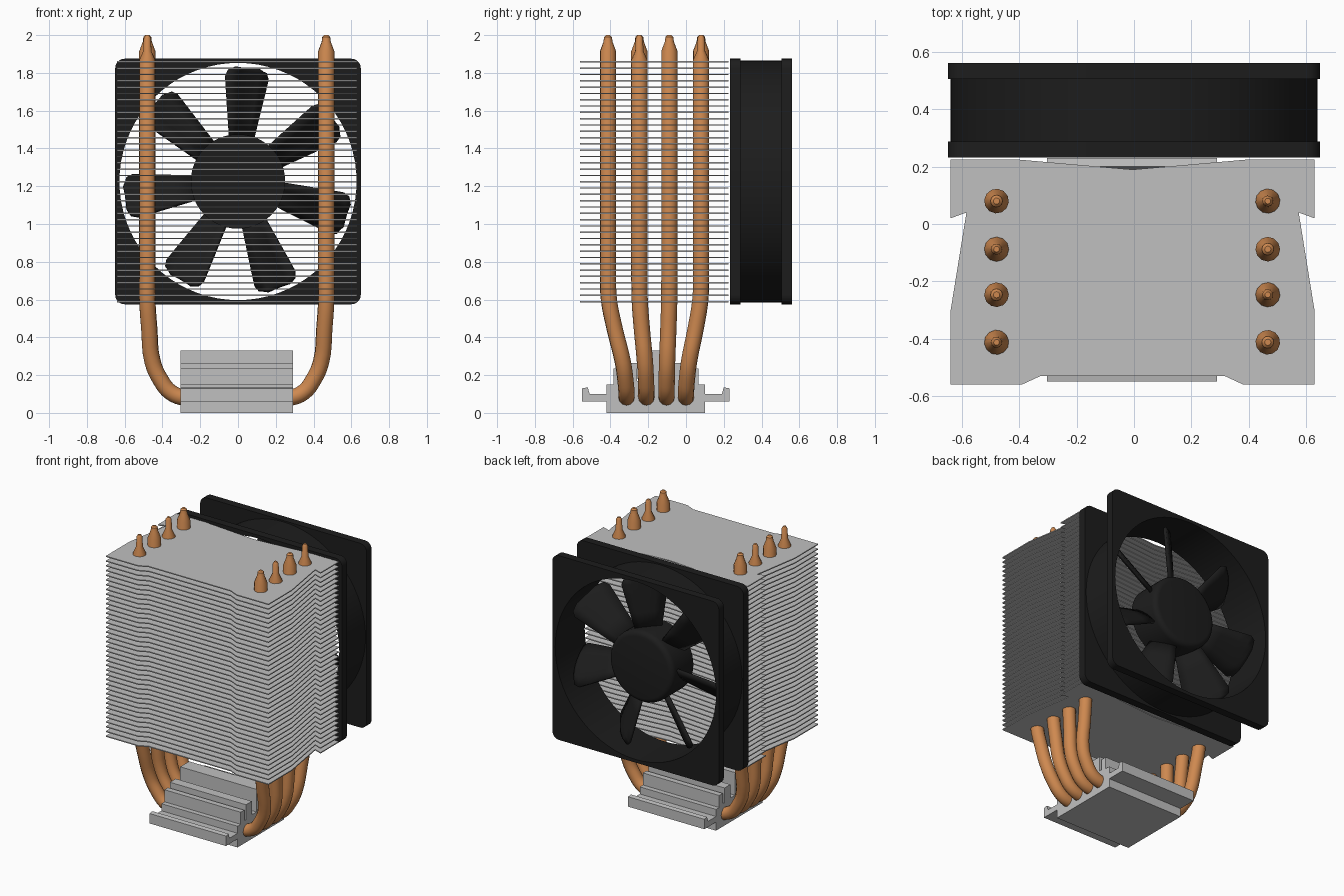
import bpy, bmesh, math
from math import pi, sin, cos

cube = bpy.data.objects.get("Cube")
if cube:
    bpy.data.objects.remove(cube)


def material(name, rgb, rough=0.5):
    m = bpy.data.materials.new(name)
    m.use_nodes = True
    m.diffuse_color = (*rgb, 1)
    node = m.node_tree.nodes["Principled BSDF"]
    node.inputs["Base Color"].default_value = (*rgb, 1)
    node.inputs["Roughness"].default_value = rough
    return m


METAL = material("light grey metal", (0.53, 0.53, 0.53))
COPPER = material("copper", (0.62, 0.25, 0.08))
BLACK = material("black plastic", (0.012, 0.012, 0.012))
FAN_Z = 1.225


def add_mesh(name, mesh, mat, smooth=True):
    ob = bpy.data.objects.new(name, mesh)
    bpy.context.collection.objects.link(ob)
    mesh.materials.clear()
    mesh.materials.append(mat)
    if smooth:
        bpy.ops.object.select_all(action='DESELECT')
        ob.select_set(True)
        bpy.context.view_layer.objects.active = ob
        bpy.ops.object.shade_smooth_by_angle(angle=math.radians(35))
    return ob


def curve_to_mesh(curve):
    """Turn a curve datablock into a plain mesh."""
    temp = bpy.data.objects.new("temp", curve)
    bpy.context.collection.objects.link(temp)
    graph = bpy.context.evaluated_depsgraph_get()
    mesh = bpy.data.meshes.new_from_object(temp.evaluated_get(graph))
    bpy.data.objects.remove(temp)
    bpy.data.curves.remove(curve)
    bm = bmesh.new()
    bm.from_mesh(mesh)
    bmesh.ops.remove_doubles(bm, verts=bm.verts, dist=1e-5)
    bmesh.ops.recalc_face_normals(bm, faces=bm.faces)
    bm.to_mesh(mesh)
    bm.free()
    return mesh


def extrude(name, outlines, depth, mat, location, rotation=(0, 0, 0)):
    """Extrude flat outlines (inner ones become holes) about their plane."""
    curve = bpy.data.curves.new(name, 'CURVE')
    curve.dimensions = '2D'
    curve.fill_mode = 'BOTH'
    curve.extrude = depth / 2
    for pts in outlines:
        s = curve.splines.new('POLY')
        s.points.add(len(pts) - 1)
        for p, (x, y) in zip(s.points, pts):
            p.co = (x, y, 0, 1)
        s.use_cyclic_u = True
    ob = add_mesh(name, curve_to_mesh(curve), mat)
    ob.location, ob.rotation_euler = location, rotation
    return ob


def circle(r, n=72):
    return [(r * cos(2 * pi * i / n), r * sin(2 * pi * i / n)) for i in range(n)]


def rounded_square(half, r, n=6):
    pts = []
    for q in range(4):
        cx = (half - r) * (1 if q in (0, 3) else -1)
        cy = (half - r) * (1 if q < 2 else -1)
        for i in range(n + 1):
            a = pi / 2 * (q + i / n)
            pts.append((cx + r * cos(a), cy + r * sin(a)))
    return pts


# Cooling fins: one notched plate repeated upward
side = [(0, 0.19), (0.4, 0.225), (0.635, 0.225), (0.635, 0.02), (0.58, 0.04),
        (0.635, -0.3), (0.635, -0.56), (0.385, -0.56), (0.32, -0.53)]
fin_outline = side + [(-x, y) for x, y in reversed(side[1:])]
fins = extrude("cooling_fins", [fin_outline], 0.007, METAL, (-0.005, 0, 0.589))
array = fins.modifiers.new("stack", 'ARRAY')
array.count = 39
array.use_relative_offset = False
array.use_constant_offset = True
array.constant_offset_displace = (0, 0, 0.0334)

# Base block: mirrored profile with ridges and clip flanges
half = [(0.26, 0), (0.26, 0.06), (0.39, 0.06), (0.39, 0.13), (0.36, 0.135),
        (0.35, 0.10), (0.26, 0.10), (0.26, 0.15), (0.225, 0.15), (0.225, 0.235),
        (0.185, 0.235), (0.185, 0.16), (0.165, 0.16), (0.165, 0.265),
        (0.10, 0.265), (0.10, 0.17), (0.05, 0.17), (0.05, 0.33)]
base_outline = half + [(-y, z) for y, z in reversed(half)]
extrude("base_block", [base_outline], 0.595, METAL, (-0.007, -0.16, 0),
        (pi / 2, 0, pi / 2))

# Heat pipes: four bent tubes on each side, with alternating crimped tips
FAT = [(1.915, 0.043), (1.965, 0.024), (1.99, 0.021), (2.0, 0.011)]
THIN = [(1.868, 0.043), (1.915, 0.022), (1.985, 0.019), (2.0, 0.01)]
BEND = [(0.0, 0.08, 0), (0.28, 0.08, 0), (0.355, 0.108, 0), (0.41, 0.175, 0.06),
        (0.452, 0.27, 0.2), (0.47, 0.45, 0.65), (0.48, 0.6, 0.95), (0.48, 0.72, 1)]


def heat_pipe(name, x_scale, y_low, y_high, tip):
    path = [(x, y_low + (y_high - y_low) * t, z, 0.043) for x, z, t in BEND]
    path += [(0.48, y_high, z, r) for z, r in [(0.8, 0.043)] + tip]
    curve = bpy.data.curves.new(name, 'CURVE')
    curve.dimensions = '3D'
    curve.bevel_depth = 1.0
    curve.bevel_resolution = 4
    curve.resolution_u = 4
    curve.use_fill_caps = True
    s = curve.splines.new('BEZIER')
    s.bezier_points.add(len(path) - 1)
    for p, (x, y, z, r) in zip(s.bezier_points, path):
        p.co = (x * x_scale, y, z)
        p.radius = r
        p.handle_left_type = p.handle_right_type = 'VECTOR' if z > 0.75 else 'AUTO'
    add_mesh(name, curve_to_mesh(curve), COPPER)


for i, (low, high) in enumerate([(-0.315, -0.413), (-0.21, -0.247),
                                 (-0.103, -0.088), (0.0, 0.08)]):
    heat_pipe(f"heat_pipe_left_{i + 1}", 0.973, low, high, THIN if i % 2 else FAT)
    heat_pipe(f"heat_pipe_right_{i + 1}", -1.0, low, high, FAT if i % 2 else THIN)

# Fan housing: two square flanges joined by a round duct
UPRIGHT = (pi / 2, 0, 0)
for label, y in (("front", 0.26), ("back", 0.534)):
    extrude(f"fan_flange_{label}", [rounded_square(0.65, 0.05), circle(0.628)],
            0.055, BLACK, (0, y, FAN_Z), UPRIGHT)
extrude("fan_duct", [circle(0.641), circle(0.628)], 0.23, BLACK,
        (0, 0.397, FAN_Z), UPRIGHT)

# Fan hub with a rounded rear edge
bm = bmesh.new()
bmesh.ops.create_cone(bm, cap_ends=True, segments=48, radius1=0.25, radius2=0.25,
                      depth=0.23)
bmesh.ops.bevel(bm, geom=[e for e in bm.edges if all(v.co.z < 0 for v in e.verts)],
                offset=0.035, segments=4, affect='EDGES', profile=0.5)
mesh = bpy.data.meshes.new("fan_hub")
bm.to_mesh(mesh)
bm.free()
hub = add_mesh("fan_hub", mesh, BLACK)
hub.location, hub.rotation_euler = (0, 0.39, FAN_Z), UPRIGHT

# Fan blades: pitched, widening paddles with rounded tips
STATIONS = [(0.22, 0.06), (0.35, 0.08), (0.48, 0.1), (0.55, 0.11), (0.585, 0.098),
            (0.603, 0.06)]
bm = bmesh.new()
rows = []
for r, w in STATIONS:
    row = []
    for k in range(5):
        u = (k / 2 - 1) * w
        bow = 0.02 * (1 - (k / 2 - 1) ** 2)
        row.append(bm.verts.new((u, u * 0.95 + bow, r)))
    rows.append(row)
for a, b in zip(rows, rows[1:]):
    for k in range(4):
        bm.faces.new((a[k], a[k + 1], b[k + 1], b[k]))
blade_mesh = bpy.data.meshes.new("fan_blade")
bm.to_mesh(blade_mesh)
bm.free()
for i in range(7):
    blade = add_mesh(f"fan_blade_{i + 1}", blade_mesh, BLACK)
    blade.location = (0, 0.39, FAN_Z)
    blade.rotation_euler = (0, math.radians(5) + 2 * pi * i / 7, 0)
    solid = blade.modifiers.new("thickness", 'SOLIDIFY')
    solid.thickness = 0.018
    solid.offset = 0
